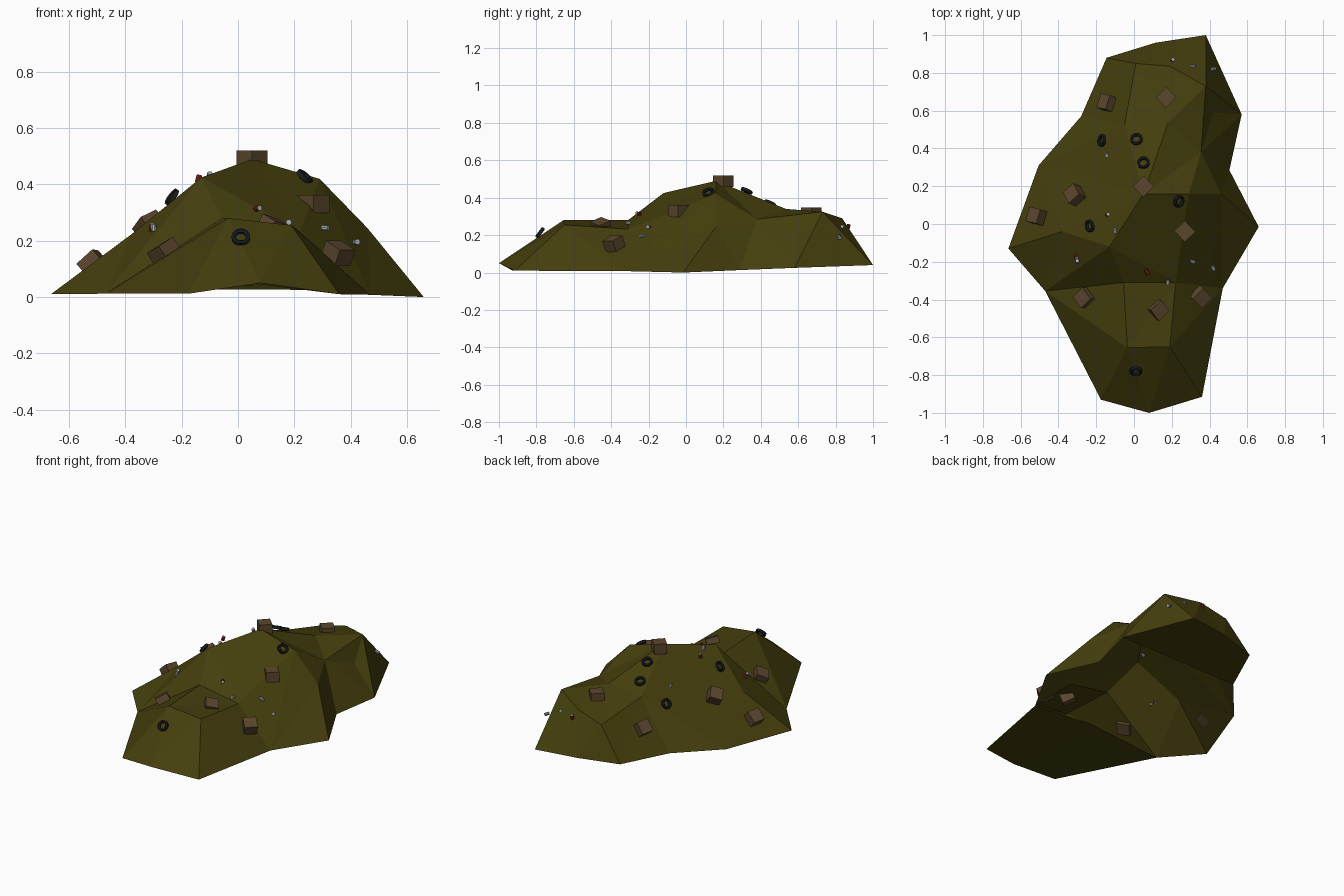
import bpy, bmesh, math
from mathutils import Vector, Matrix
from mathutils.bvhtree import BVHTree
from mathutils.geometry import delaunay_2d_cdt

if "Cube" in bpy.data.objects:
    bpy.data.objects.remove(bpy.data.objects["Cube"])


def material(name, rgb):
    m = bpy.data.materials.new(name)
    m.diffuse_color = (*rgb, 1)
    m.use_nodes = True
    m.node_tree.nodes["Principled BSDF"].inputs["Base Color"].default_value = m.diffuse_color
    return m


OLIVE = material("olive_dirt", (0.058, 0.049, 0.004))
BROWN = material("cardboard", (0.105, 0.062, 0.027))
BLACK = material("rubber", (0.012, 0.013, 0.015))
GREY = material("tin", (0.4, 0.42, 0.47))
RED = material("red_paint", (0.25, 0.02, 0.015))


def add_object(name, bm, mats):
    me = bpy.data.meshes.new(name)
    bm.to_mesh(me)
    bm.free()
    ob = bpy.data.objects.new(name, me)
    bpy.context.collection.objects.link(ob)
    for m in mats:
        me.materials.append(m)
    return ob


# Mound: outline at ground level, then ridge and peak points
rim = [(.38, 1, .04), (.115, .96, .042), (-.145, .88, .038), (-.28, .57, .027),
       (-.505, .31, .014), (-.665, -.13, .01), (-.47, -.355, .012), (-.175, -.93, .012),
       (.08, -1, .05), (.36, -.915, .01), (.47, -.34, .008), (.66, -.015, 0),
       (.505, .285, .013), (.57, .58, .025)]
top = dict(a=(-.035, -.655, .28), b=(.19, -.65, .255), c=(-.055, -.31, .28),
           g=(.22, -.31, .232), p=(-.13, -.12, .425), d=(.05, .16, .49),
           f=(.29, .16, .42), e=(.46, .16, .245), h=(.355, .38, .285),
           i=(-.05, .525, .315), j=(.18, .535, .34), k=(.01, .85, .24),
           l=(.19, .835, .29), m=(.38, .73, .325), n=(.42, .59, .2),
           q=(-.38, -.04, .222))
points = rim + list(top.values())
index = {key: len(rim) + i for i, key in enumerate(top)}
edges = [(i, (i + 1) % len(rim)) for i in range(len(rim))]
for pair in "ab ac ag bg cp pd df fe gf dj jl ik kl lm mh he ij pq".split():
    edges.append((index[pair[0]], index[pair[1]]))
for key, r in (("m", 0), ("q", 5), ("p", 6), ("e", 11), ("a", 7), ("b", 9), ("k", 2)):
    edges.append((index[key], r))

flat, _, tris, origin, _, _ = delaunay_2d_cdt(
    [Vector(p[:2]) for p in points], edges, [], 1, 1e-5)
bm = bmesh.new()
verts = [bm.verts.new((v.x, v.y, points[o[0]][2] if o else .2))
         for v, o in zip(flat, origin)]
where = {o[0]: v for v, o in zip(verts, origin) if o}
for t in tris:
    bm.faces.new([verts[i] for i in t])
bm.normal_update()
for face in bm.faces:
    if face.normal.z < 0:
        face.normal_flip()
# Underside is closed only at the front and back ends; the front part is arched
where["arch"] = bm.verts.new((.04, -.35, .05))
for ring in ((0, 1, 2, 3, 13), (6, 7, 8, "arch"), ("arch", 8, 9, 10)):
    face = bm.faces.new([where[i] for i in ring])
    face.normal_update()
    if face.normal.z > 0:
        face.normal_flip()
bm.normal_update()
ground = BVHTree.FromBMesh(bm)
add_object("dirt_mound", bm, [OLIVE])


def placed(x, y, z, spin, facing=None):
    """Matrix lying on the mound, or turned to the given facing direction."""
    hit, normal, _, _ = ground.ray_cast(Vector((x, y, 2)), Vector((0, 0, -1)))
    if hit is None:
        normal = Vector((0, 0, 1))
    if facing:
        normal = Vector(facing).normalized()
    tilt = Vector((0, 0, 1)).rotation_difference(normal).to_matrix().to_4x4()
    return (Matrix.Translation((x, y, z)) @ tilt
            @ Matrix.Rotation(math.radians(spin), 4, 'Z'))


# Cardboard boxes
UP = (0, 0, 1)
boxes = [(.05, .2, .488, 45, UP), (.17, .67, .317, 45, UP), (.27, -.04, .33, 43, UP),
         (-.14, .64, .18, -15, None), (.41, .65, .178, 40, None),
         (-.515, .04, .118, -15, None), (-.315, .155, .252, 35, None),
         (-.26, -.39, .158, 40, None), (.125, -.455, .245, 40, (.4, -.1, .9)),
         (.355, -.385, .155, 45, (.3, -.3, .9))]
for i, (x, y, z, spin, facing) in enumerate(boxes):
    bm = bmesh.new()
    bmesh.ops.create_cube(bm, size=1)
    bmesh.ops.scale(bm, vec=(.078, .078, .064), verts=bm.verts)
    ob = add_object(f"cardboard_box_{i + 1}", bm, [BROWN])
    ob.matrix_world = placed(x, y, z, spin, facing)


# Tyres: squarish ring profile spun about the axle
def tyre(name):
    bm = bmesh.new()
    profile = [(.019, -.006), (.026, -.010), (.033, -.007),
               (.033, .007), (.026, .010), (.019, .006)]
    n = 14
    rings = []
    for s in range(n):
        a = math.tau * s / n
        rings.append([bm.verts.new((r * math.cos(a), r * math.sin(a), h))
                      for r, h in profile])
    for s in range(n):
        r0, r1 = rings[s], rings[(s + 1) % n]
        for q in range(6):
            w = (q + 1) % 6
            bm.faces.new((r0[q], r1[q], r1[w], r0[w]))
    bmesh.ops.recalc_face_normals(bm, faces=bm.faces)
    return add_object(name, bm, [BLACK])


tyres = [(.01, -.78, .213, (0, -.8, .6)), (-.235, -.01, .355, (-.8, -.15, .6)),
         (.237, .12, .428, (.6, -.2, .7)), (.05, .325, .437, None),
         (.013, .45, .37, None), (-.17, .443, .27, (-.85, .1, .5))]
for i, (x, y, z, facing) in enumerate(tyres):
    tyre(f"tyre_{i + 1}").matrix_world = placed(x, y, z, 0, facing)

# Tin cans, some with a red wrapper and grey ends
cans = [(.07, -.255, .315, 40, 1), (.18, -.31, .265, 0, 0), (.31, -.2, .245, 70, 0),
        (.42, -.235, .195, 10, 0), (-.305, -.172, .247, 60, 1), (-.3, -.198, .245, 130, 0),
        (-.14, .05, .42, 90, 1), (-.1, -.035, .43, 30, 0), (-.145, .365, .35, 50, 0),
        (.205, .868, .245, 20, 1), (.31, .833, .24, 60, 0), (.42, .82, .19, 100, 0)]
for i, (x, y, z, spin, red) in enumerate(cans):
    bm = bmesh.new()
    bmesh.ops.create_cone(bm, cap_ends=True, segments=10, radius1=.01, radius2=.01,
                          depth=.026, matrix=Matrix.Rotation(math.radians(50), 4, 'X'))
    for face in bm.faces:
        face.material_index = 1 if len(face.verts) > 4 else 0
    ob = add_object(f"tin_can_{i + 1}", bm, [RED if red else GREY, GREY])
    ob.matrix_world = placed(x, y, z, spin)
